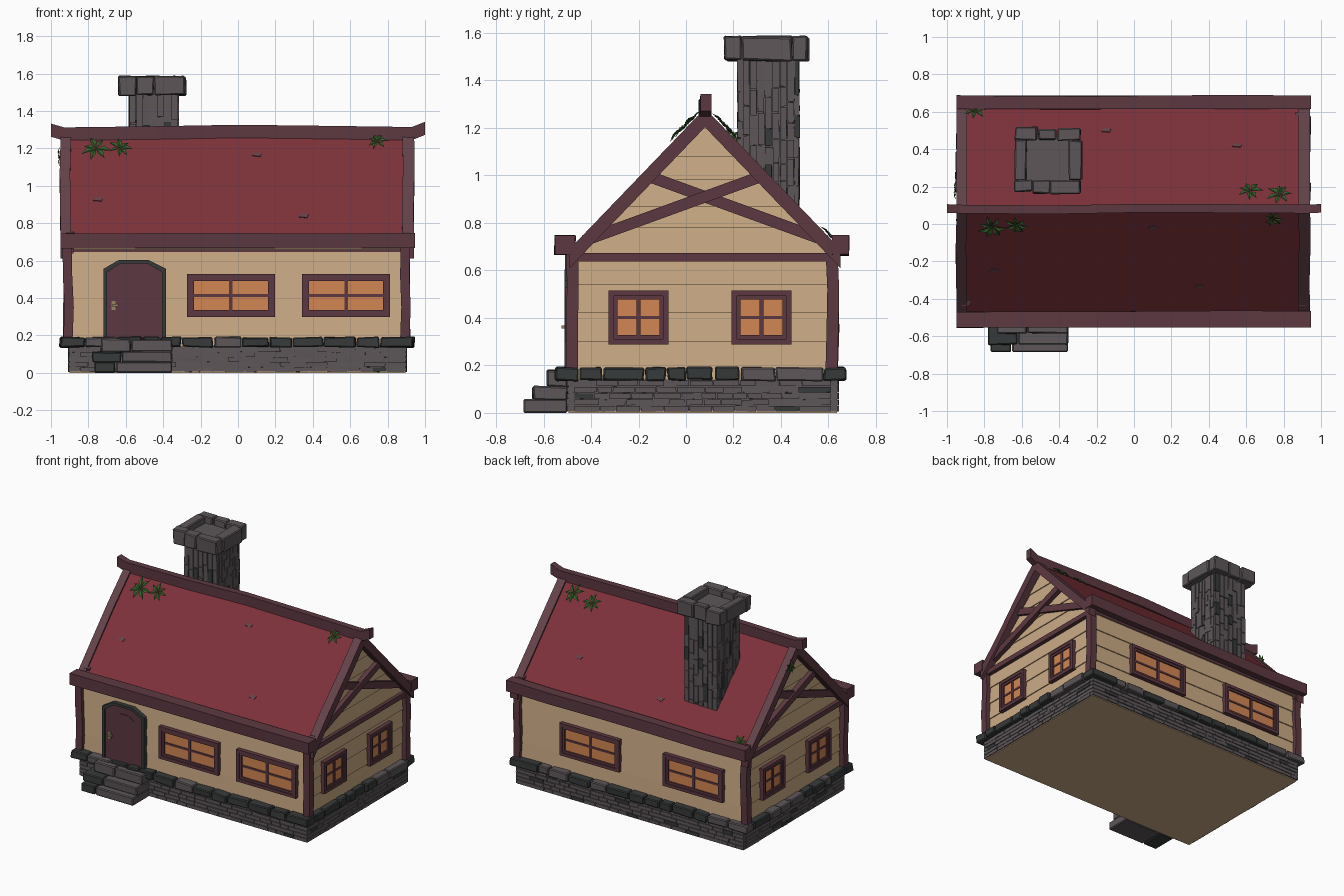
import bpy, bmesh, math, random
from mathutils import Matrix, Vector

if "Cube" in bpy.data.objects:
    bpy.data.objects.remove(bpy.data.objects["Cube"])

random.seed(4)
R = random.uniform
YC, SL = 0.08, 1.04            # ridge position and roof slope


def material(name, r, g, b):
    m = bpy.data.materials.new(name)
    m.diffuse_color = [((c / 255 + 0.055) / 1.055) ** 2.4 for c in (r, g, b)] + [1]
    m.use_nodes = True
    m.node_tree.nodes["Principled BSDF"].inputs["Base Color"].default_value = m.diffuse_color
    return m


CREAM = material("cream plank", 204, 172, 134)
TRIM = material("dark wood", 92, 57, 65)
BAND = material("worn wood", 99, 67, 74)
ROOF = material("red roof", 125, 49, 58)
BRICK = material("grey brick", 93, 86, 88)
STONE = material("dark stone", 55, 58, 58)
GLASS = material("amber glass", 210, 134, 82)
LEAF = material("green leaf", 56, 98, 44)
METAL = material("brass", 150, 130, 100)


def make(name, bm, mats, bevel=0.0, closed=True):
    if closed:
        bmesh.ops.recalc_face_normals(bm, faces=bm.faces)
    me = bpy.data.meshes.new(name)
    bm.to_mesh(me)
    bm.free()
    for m in mats:
        me.materials.append(m)
    ob = bpy.data.objects.new(name, me)
    bpy.context.collection.objects.link(ob)
    if bevel:
        mod = ob.modifiers.new("soft edges", 'BEVEL')
        mod.width, mod.segments = bevel, 1
    return ob


def tube(bm, sections, mat=0):
    """Closed skin through a row of equal cross-sections."""
    rows = [[bm.verts.new(p) for p in s] for s in sections]
    n = len(rows[0])
    faces = [bm.faces.new(rows[0]), bm.faces.new(rows[-1])]
    for a, b in zip(rows, rows[1:]):
        for i in range(n):
            faces.append(bm.faces.new((a[i], a[(i + 1) % n], b[(i + 1) % n], b[i])))
    for f in faces:
        f.material_index = mat


def box(bm, x0, x1, y0, y1, z0, z1, mat=0, j=0.0):
    q = lambda x, y, z: (x + R(-j, j), y + R(-j, j), z + R(-j, j))
    tube(bm, [[q(x0, y0, z), q(x1, y0, z), q(x1, y1, z), q(x0, y1, z)] for z in (z0, z1)], mat)


def split(a, b, lo, hi):
    """Cut a span into random lengths."""
    out = [a]
    while b - out[-1] > hi + lo:
        out.append(out[-1] + R(lo, hi))
    return list(zip(out, out[1:] + [b]))


def even(a, b, n):
    return [(a + (b - a) * i / n, a + (b - a) * (i + 1) / n) for i in range(n)]


def masonry(bm, x0, x1, y0, y1, z0, z1, d, rows, lo, hi, gap, dark, j, upright=False):
    """Blocks on all four sides of a rectangle, in courses or upright columns."""
    for side in range(4):
        a, b = (x0, x1) if side < 2 else (y0 + d, y1 - d)
        if upright:
            cells = [(u, z) for u in even(a, b, rows) for z in split(z0 - R(0, .08), z1, lo, hi)]
        else:
            cells = [(u, z) for z in even(z0, z1, rows) for u in split(a, b, lo, hi)]
        for (u0, u1), (w0, w1) in cells:
            u0, u1, w0, w1 = u0 + gap, u1 - gap, w0 + gap, w1 - gap
            o = R(-j, j) * 1.5
            m = int(R(0, 1) < dark)
            if side == 0: box(bm, u0, u1, y0 + o, y0 + d, w0, w1, m, j)
            if side == 1: box(bm, u0, u1, y1 - d, y1 + o, w0, w1, m, j)
            if side == 2: box(bm, x0 + o, x0 + d, u0, u1, w0, w1, m, j)
            if side == 3: box(bm, x1 - d, x1 + o, u0, u1, w0, w1, m, j)


# foundation: floor, brick courses, capping stones
bm = bmesh.new(); box(bm, -.90, .895, -.495, .635, 0, .01)
make("floor", bm, [CREAM])
bm = bmesh.new(); box(bm, -.9, .895, -.495, .635, .01, .14)
masonry(bm, -.907, .902, -.502, .642, .004, .138, .03, 5, .06, .12, .0018, .08, .001)
make("foundation_bricks", bm, [BRICK, STONE])
bm = bmesh.new()
masonry(bm, -.95, .935, -.545, .67, .134, .194, .09, 1, .08, .18, .003, .7, .005)
make("foundation_cap_stones", bm, [BRICK, STONE], .006)

# front steps
bm = bmesh.new()
for x0, y0, z0, z1 in ((-.77, -.685, 0, .058), (-.785, -.645, .055, .112), (-.735, -.585, .11, .18)):
    for a, b in split(x0, -.35, .11, .2):
        box(bm, a + .003, b - .003, y0, -.5, z0, z1, int(R(0, 1) < .5), .004 if z0 else 0)
make("front_steps", bm, [BRICK, STONE], .006)

# lapped plank walls, narrowing under the gables
bm = bmesh.new()
levels = [.14, .30, .42, .54, .66, .78, .87, .98, 1.08, 1.2]
for z0, z1 in zip(levels, levels[1:]):
    sec = []
    for z, o in ((z0, .007), (z1, 0)):
        h = (1.245 - z) / SL
        ya, yb = max(-.478, YC - h) - o, min(.613, YC + h) + o
        sec.append([(-.893 - o, ya, z), (.885 + o, ya, z), (.885 + o, yb, z), (-.893 - o, yb, z)])
    tube(bm, sec)
make("plank_walls", bm, [CREAM])

# corner posts, slightly crooked
bm = bmesh.new()
for x in (-.908, .893):
    for y in (-.48, .617):
        sec = []
        for z in (.185, .35, .52, .67):
            cx, cy, r = x + R(-.006, .006), y + R(-.005, .005), .025
            sec.append([(cx - r, cy - r, z), (cx + r, cy - r, z), (cx + r, cy + r, z), (cx - r, cy + r, z)])
        tube(bm, sec)
make("corner_posts", bm, [TRIM])


def gable_beam(bm, x0, x1, a, b, w):
    d = Vector((b[0] - a[0], b[1] - a[1])).normalized() * w / 2
    tube(bm, [[(x0, p[0] - d.y, p[1] + d.x), (x1, p[0] - d.y, p[1] + d.x),
               (x1, p[0] + d.y, p[1] - d.x), (x0, p[0] + d.y, p[1] - d.x)] for p in (a, b)])


# gable timbers: tie beam and crossed braces on both ends
bm = bmesh.new()
for x0, x1 in ((-.925, -.88), (.87, .915)):
    gable_beam(bm, x0, x1, (-.5, .655), (.64, .655), .036)
    e = .006
    for s in (-1, 1):
        gable_beam(bm, x0 + e * s, x1 + e * s, (YC - s * .51, .725), (YC + s * .22, .99), .048)
make("gable_timbers", bm, [TRIM])

# roof slabs: red above, wood below
bm = bmesh.new()
for s in (-1, 1):
    tube(bm, [[(x, YC + s * t, z - SL * t) for t, z in ((0, 1.268), (.56, 1.268), (.56, 1.228), (0, 1.228))]
              for x in (-.92, .915)])
bmesh.ops.recalc_face_normals(bm, faces=bm.faces)
for f in bm.faces:
    f.material_index = int(f.normal.z < .1)
make("roof_slabs", bm, [ROOF, TRIM])

# rake boards along the gable edges, worn on the upper side
bm = bmesh.new()
for x0, x1 in ((-.948, -.892), (.88, .942)):
    for s in (-1, 1):
        tube(bm, [[(x0 + k, YC + s * t, z - SL * t) for x0, z in ((x0, 1.283), (x1, 1.283), (x1, 1.203), (x0, 1.203))]
                  for t, k in ((0, 0), (.2, R(-.006, .004)), (.4, R(-.004, .006)), (.57, 0))])
bmesh.ops.recalc_face_normals(bm, faces=bm.faces)
for f in bm.faces:
    f.material_index = int(f.normal.z > .3)
make("rake_boards", bm, [TRIM, BAND])

# eave beams and upturned ridge beam
for name, y0, y1 in (("front_eave_beam", -.553, -.468), ("back_eave_beam", .615, .687)):
    bm = bmesh.new()
    sec = []
    for x in (-.948, -.6, -.2, .2, .6, .945):
        k, h = R(-.005, .005), .664 + R(-.003, .005)
        sec.append([(x, y0 + k, h), (x, y1, h), (x, y1 + k, h + .08), (x, y0, h + .08)])
    tube(bm, sec)
    make(name, bm, [TRIM])
bm = bmesh.new()
tube(bm, [[(x, YC - .023 + k, z - .07), (x, YC + .023 + k, z - .07), (x, YC + .023 + k, z), (x, YC - .023 + k, z)]
          for x, z, k in ((-1, 1.332, .003), (-.93, 1.312, 0), (-.45, 1.318, -.004), (0, 1.326, .004),
                          (.5, 1.32, .003), (.93, 1.314, 0), (1, 1.342, .004))])
make("ridge_beam", bm, [TRIM])

# chimney: upright bricks with an open block crown
bm = bmesh.new(); box(bm, -.574, -.326, .226, .469, .75, 1.54)
masonry(bm, -.582, -.318, .218, .477, .82, 1.5, .02, 7, .07, .14, .002, .12, .0015, True)
make("chimney_shaft", bm, [BRICK, STONE])
bm = bmesh.new()
masonry(bm, -.64, -.283, .168, .513, 1.482, 1.588, .065, 1, .09, .13, .002, 0, .005)
make("chimney_crown", bm, [BRICK], .006)


# windows: double frame, amber pane, cross bars
def window(name, x, y, z, w, h, turn):
    bm = bmesh.new()
    box(bm, -w / 2 + .02, w / 2 - .02, -.008, .01, -h / 2 + .02, h / 2 - .02, 1)
    for inset, t, d in ((0, .022, .025), (.02, .018, .018)):
        a, b = w / 2 - inset, h / 2 - inset
        for s in (-1, 1):
            box(bm, *sorted((s * a, s * (a - t))), -d, .01, -b, b)
            box(bm, -a + t, a - t, -d, .01, *sorted((s * b, s * (b - t))))
    box(bm, -.009, .009, -.015, .01, -h / 2 + .03, h / 2 - .03)
    box(bm, -w / 2 + .03, w / 2 - .03, -.013, .01, -.007, .007)
    bm.transform(Matrix.Translation((x, y, z)) @ Matrix.Rotation(math.radians(turn), 4, 'Z'))
    make(name, bm, [TRIM, GLASS])


for i, (xf, xb) in enumerate(((-.038, .318), (.578, -.502))):
    window(f"front_window_{i}", xf, -.484, .413, .472, .23, 0)
    window(f"back_window_{i}", xb, .619, .413, .472, .23, 180)
for i, y in enumerate((-.2, .318)):
    window(f"right_window_{i}", .891, y, .402, .252, .226, 90)
    window(f"left_window_{i}", -.899, y, .402, .252, .226, -90)

# arched door with stone surround, raised panel and handle
arch = [(-.167, .18), (-.167, .555), (-.085, .603), (.075, .603), (.167, .557), (.167, .18)]
inner = [(u * .88, z - .018 * (z > .2)) for u, z in arch]
DX = -.553
bm = bmesh.new()
ring = list(zip(arch, inner))
tube(bm, [[(DX + o[0], -.512, o[1]), (DX + o[0], -.47, o[1]), (DX + i[0], -.47, i[1]), (DX + i[0], -.512, i[1])]
          for o, i in ring])
make("door_surround", bm, [STONE])
bm = bmesh.new()
tube(bm, [[(DX + u, y, z) for u, z in inner] for y in (-.503, -.47)])
tube(bm, [[(DX + .01 + u * .52, y, .26 + (z - .18) * .68) for u, z in inner] for y in (-.507, -.48)])
make("door", bm, [TRIM])
bm = bmesh.new()
box(bm, -.675, -.655, -.51, -.5, .335, .385)
box(bm, -.672, -.64, -.525, -.505, .355, .367)
make("door_handle", bm, [METAL])


# things lying on the roof: leaf sprigs and bare patches
def on_roof(x, y, lift=0.0):
    side = 1 if y < YC else -1
    return (Matrix.Translation((x, y, 1.27 - SL * abs(y - YC) + lift))
            @ Matrix.Rotation(side * math.atan(SL), 4, 'X'))


def sprig(name, mat, r):
    bm = bmesh.new()
    for i in range(7):
        a = i * math.tau / 7 + R(-.2, .2)
        k, turn = r * R(.8, 1.1), Matrix.Rotation(a, 4, 'Z')
        b, l, c, q, t = [bm.verts.new(mat @ turn @ Vector((x * k, y * k, z * k))) for x, y, z in
                         ((0, 0, .1), (.5, .2, .3), (.5, 0, .2), (.5, -.2, .3), (1, 0, .12))]
        for f in ((b, c, l), (b, q, c), (c, t, l), (c, q, t)):
            bm.faces.new(f)
    make(name, bm, [LEAF], closed=False)


spots = [(-.76, -.005, .078), (-.63, 0, .068), (.74, .035, .06), (.62, .17, .075), (.78, .15, .075), (-.85, .6, .06)]
for i, (x, y, r) in enumerate(spots):
    sprig(f"roof_sprig_{i}", on_roof(x, y, .008), r)
sprig("gable_sprig", Matrix.Translation((-.946, .18, 1.15)) @ Matrix.Rotation(-math.pi / 2, 4, 'Y'), .06)
bm = bmesh.new()
for x, y in ((-.75, -.25), (.35, -.335), (.1, -.02), (.55, .42), (-.15, .5)):
    m = on_roof(x, y)
    tube(bm, [[m @ Vector((u, v, h)) for u, v in ((-.025, -.008), (.02, -.014), (.026, .008), (-.012, .016))]
              for h in (-.004, .003)])
make("roof_patches", bm, [BAND])
